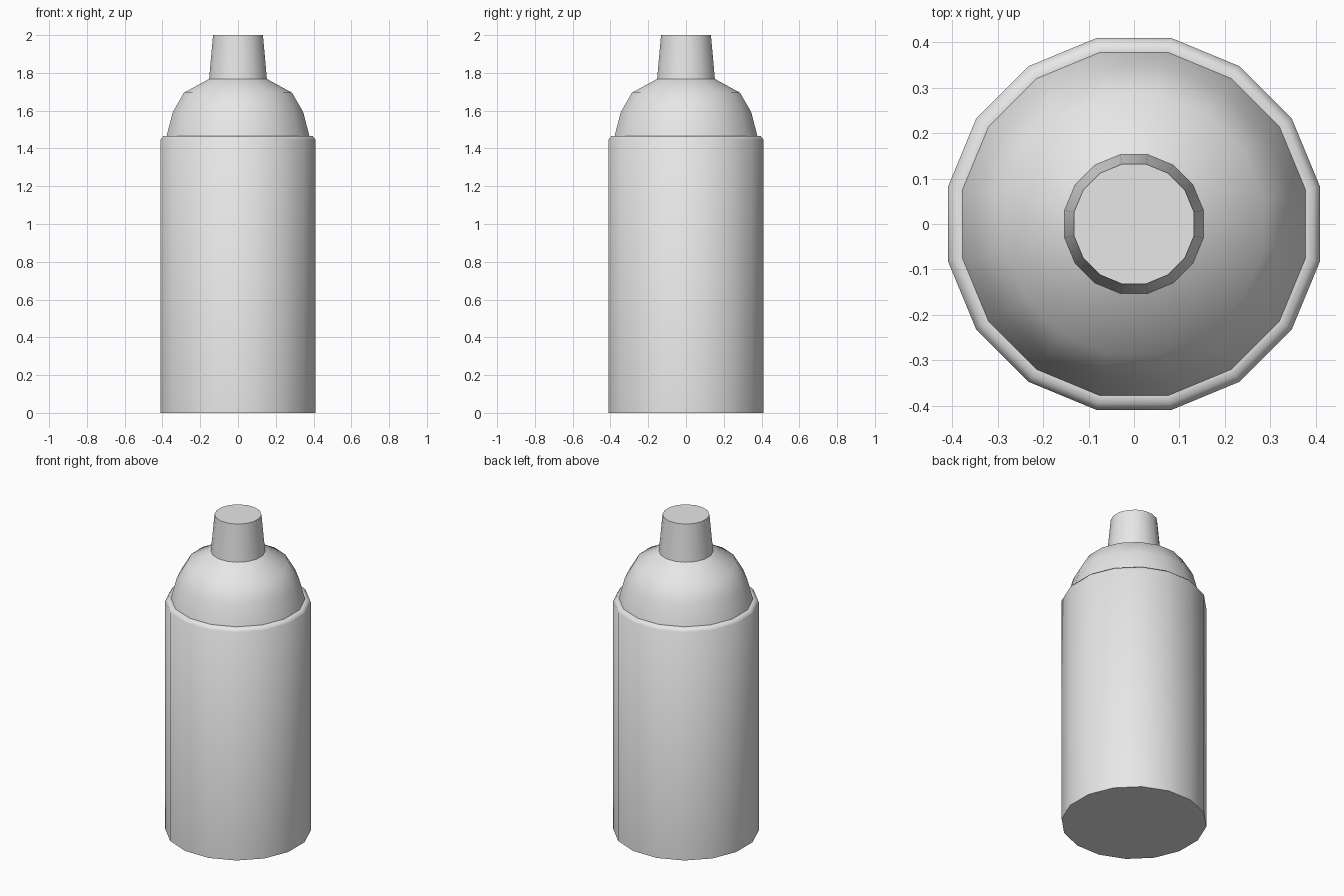
import bpy, bmesh, math

SIDES = 16
cube = bpy.data.objects.get("Cube")
if cube:
    bpy.data.objects.remove(cube, do_unlink=True)

# One plain grey for every part
grey = bpy.data.materials.new("light_grey")
grey.use_nodes = True
grey.diffuse_color = (0.8, 0.8, 0.8, 1)
grey.node_tree.nodes["Principled BSDF"].inputs["Base Color"].default_value = (0.8, 0.8, 0.8, 1)


def lathe(name, profile, cap_bottom=False, cap_top=False):
    """Turn (half width across flats, height) pairs into a faceted round part."""
    bm = bmesh.new()
    step = math.tau / SIDES
    rings = []
    for half, z in profile:
        r = half / math.cos(step / 2)
        rings.append([bm.verts.new((r * math.cos((i + 0.5) * step),
                                    r * math.sin((i + 0.5) * step), z))
                      for i in range(SIDES)])
    for low, high in zip(rings, rings[1:]):
        for i in range(SIDES):
            j = (i + 1) % SIDES
            bm.faces.new((low[i], low[j], high[j], high[i]))
    if cap_bottom:
        bm.faces.new(rings[0][::-1])
    if cap_top:
        bm.faces.new(rings[-1])
    mesh = bpy.data.meshes.new(name)
    bm.to_mesh(mesh)
    bm.free()
    mesh.materials.append(grey)
    obj = bpy.data.objects.new(name, mesh)
    bpy.context.collection.objects.link(obj)
    bpy.ops.object.select_all(action="DESELECT")
    obj.select_set(True)
    bpy.context.view_layer.objects.active = obj
    bpy.ops.object.shade_smooth_by_angle(angle=math.radians(55))
    return obj


# Can body with a rounded rim and narrow ledge
lathe("can_body", [(0.41, 0), (0.41, 1.447), (0.395, 1.466), (0.378, 1.466)], cap_bottom=True)
# Domed shoulder
lathe("dome", [(0.378, 1.466), (0.345, 1.593), (0.286, 1.695), (0.153, 1.768)])
# Tapered nozzle
lathe("nozzle", [(0.153, 1.768), (0.132, 2.0)], cap_top=True)
